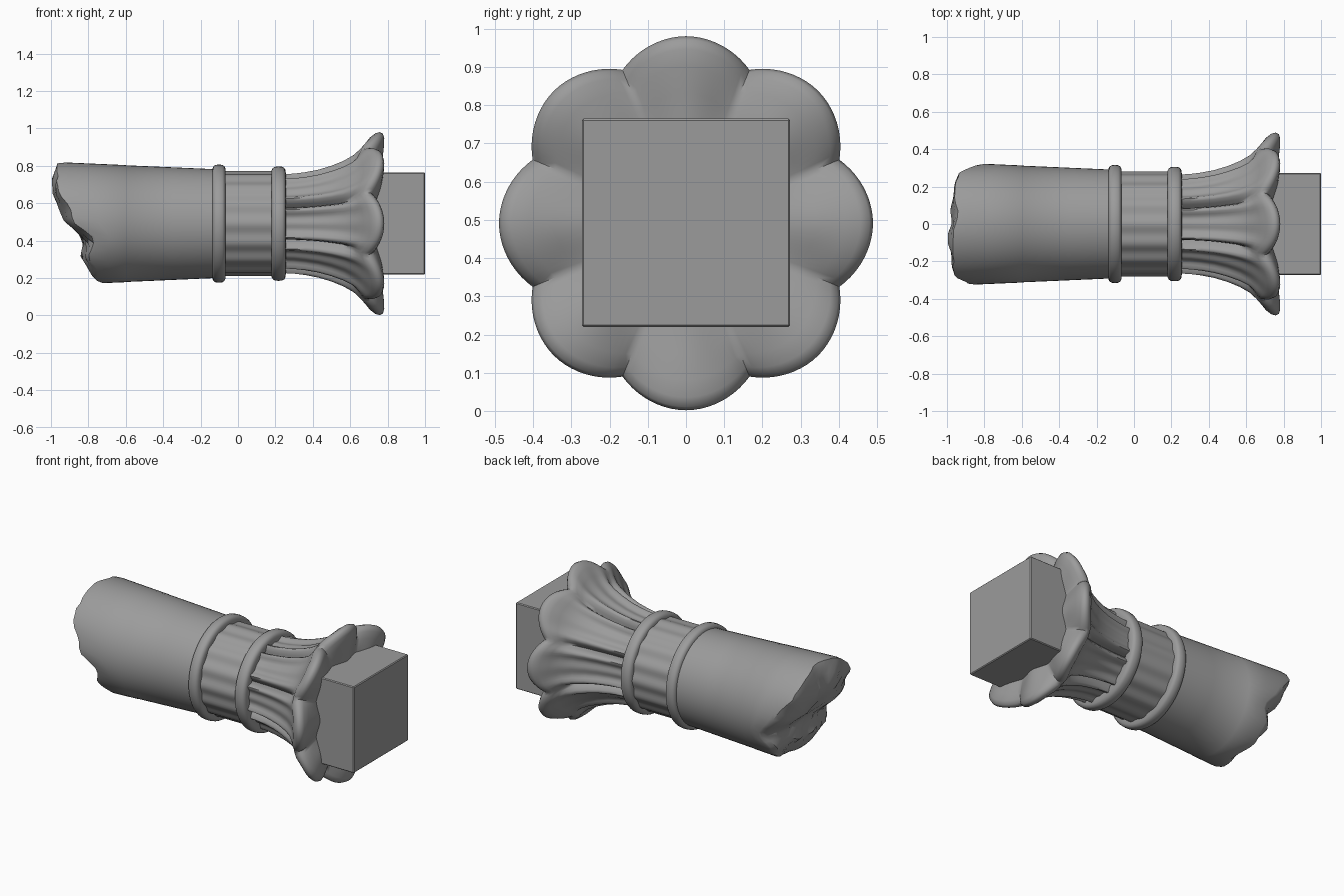
import bpy, bmesh, math
from mathutils import Vector, noise

if "Cube" in bpy.data.objects:
    bpy.data.objects.remove(bpy.data.objects["Cube"])

CZ = 0.491          # height of the column axis, which runs along x
PETALS = 8
STONE = bpy.data.materials.new("grey_stone")
STONE.diffuse_color = (.33, .33, .33, 1)
STONE.use_nodes = True
STONE.node_tree.nodes["Principled BSDF"].inputs["Base Color"].default_value = STONE.diffuse_color


def pt(x, r, a):
    return Vector((x, r * math.sin(a), CZ + r * math.cos(a)))


def lerp(table, v):
    for (a, p), (b, q) in zip(table, table[1:]):
        if v <= b:
            return p + (q - p) * max(0, (v - a) / (b - a))
    return table[-1][1]


def finish(name, bm, angle):
    bmesh.ops.recalc_face_normals(bm, faces=bm.faces)
    me = bpy.data.meshes.new(name)
    bm.to_mesh(me)
    bm.free()
    me.materials.append(STONE)
    ob = bpy.data.objects.new(name, me)
    bpy.context.collection.objects.link(ob)
    bpy.ops.object.select_all(action='DESELECT')
    ob.select_set(True)
    bpy.context.view_layer.objects.active = ob
    bpy.ops.object.shade_smooth_by_angle(angle=math.radians(angle))


def loft(name, rows, angle=40, close=False):
    """Skin closed rings of points; optionally join last ring to first."""
    bm = bmesh.new()
    rings = [[bm.verts.new(p) for p in row] for row in rows]
    pairs = list(zip(rings, rings[1:]))
    if close:
        pairs.append((rings[-1], rings[0]))
    else:
        bm.faces.new(rings[0])
        bm.faces.new(rings[-1])
    for lo, hi in pairs:
        n = len(lo)
        for i in range(n):
            j = (i + 1) % n
            bm.faces.new((lo[i], lo[j], hi[j], hi[i]))
    finish(name, bm, angle)


def angles(n):
    return [2 * math.pi * i / n for i in range(n)]


# Broken shaft: tapered tube whose far end follows a jagged slanted fracture
BREAK = [(.16, -.72), (.22, -.77), (.27, -.80), (.31, -.84), (.36, -.83),
         (.40, -.82), (.44, -.86), (.50, -.93), (.60, -.965), (.66, -.99),
         (.72, -.985), (.78, -.97), (.83, -.95)]


def shaft_r(x):
    return .290 + (-.1 - x) * .044


def break_x(y, z):
    n = noise.noise(Vector((y * 9, z * 9, 3.1)))
    n += .5 * noise.noise(Vector((y * 17, z * 17, 7.7)))
    side = (.10 if y > 0 else .05) * (abs(y) / .32) ** 4
    side -= .02 * math.exp(-((y + .1) / .08) ** 2)
    return max(-1.0, lerp(BREAK, z) + .018 * n + side + .005)


A = angles(56)
rows = [[pt(x, shaft_r(x) + d, a) for a in A]
        for x, d in ((-.08, 0), (-.35, 0), (-.599, 0), (-.601, .001))]


def edge_x(a):
    p = pt(0, .328, a)
    return break_x(p.y, p.z)


for t in (.5, .9):
    rows.append([pt(x, shaft_r(x) + .001, a)
                 for a in A for x in [-.601 + t * (edge_x(a) + .601)]])
rows.append([pt(edge_x(a), shaft_r(edge_x(a)) - .004, a) for a in A])
for s in (.9, .75, .58, .4, .22):
    ring = []
    for a in A:
        p = pt(0, .328 * s, a)
        p.x = break_x(p.y, p.z) + .02 * (1 - s)
        ring.append(p)
    rows.append(ring)
loft("broken_shaft", rows, 30)


# Collar rings
def collar(name, x, half, r_out):
    prof = []
    for k in range(16):
        c, s = math.cos(k * math.pi / 8), math.sin(k * math.pi / 8)
        prof.append((x + half * math.copysign(abs(c) ** .7, c),
                     r_out - .04 + .04 * math.copysign(abs(s) ** .7, s)))
    loft(name, [[pt(px, pr, a) for a in angles(56)] for px, pr in prof], 50, True)


collar("lower_collar", -.102, .036, .316)
collar("upper_collar", .217, .039, .306)

# Softly fluted neck between the collars
loft("fluted_neck", [[pt(x, .276 + .005 * math.cos(16 * a), a)
                      for a in angles(128)] for x in (-.11, .05, .22)], 60)

# Flaring capital with eight scalloped, roll-edged petals
PROFILE = [(.22, .246), (.30, .250), (.36, .258), (.43, .272), (.50, .294),
           (.57, .326), (.63, .369), (.67, .413), (.705, .459), (.735, .483),
           (.757, .489), (.775, .480), (.782, .455), (.780, .41), (.772, .34),
           (.755, .20)]
rows = []
for i, (x, r) in enumerate(PROFILE):
    ring = []
    front = i > 10                       # inner face of the bloom
    f = (x - .22) / .555
    flare = 1 if front else min(1, max(0, (f - .55) / .4))
    g = (r - .20) / .289 if front else 1
    w = 0 if front else 1 - min(1, max(0, (f - .68) / .25))
    for a in angles(PETALS * 20):
        k = a / (2 * math.pi / PETALS)
        t = abs(k - round(k)) * 2        # 0 petal centre, 1 seam
        soft = (1 - math.cos(math.pi * t)) / 2
        tt = t * t * g + soft * (1 - g)  # seams fade towards the middle
        rr = r - .055 * (t ** 1.9 if g > .8 else tt) * flare * g
        rr += .028 * w * math.exp(-((t - .68) / .2) ** 2)     # rolled border
        rr += .006 * w * math.exp(-(t / .2) ** 2)             # centre rib
        s = min(1, max(0, (t - .75) / .25))
        rr -= .030 * w * s * s                                # seam groove
        xx = x - .068 * tt * flare * max(.4, g)
        ring.append(pt(xx, rr, a))
    rows.append(ring)
loft("petal_capital", rows, 60)

# Square abacus block
bm = bmesh.new()
bmesh.ops.create_cube(bm, size=1)
bmesh.ops.scale(bm, vec=(.27, .545, .545), verts=bm.verts)
bmesh.ops.translate(bm, vec=(.865, 0, CZ + .001), verts=bm.verts)
bmesh.ops.bevel(bm, geom=bm.edges[:], offset=.005, segments=1, affect='EDGES')
finish("abacus_block", bm, 30)
